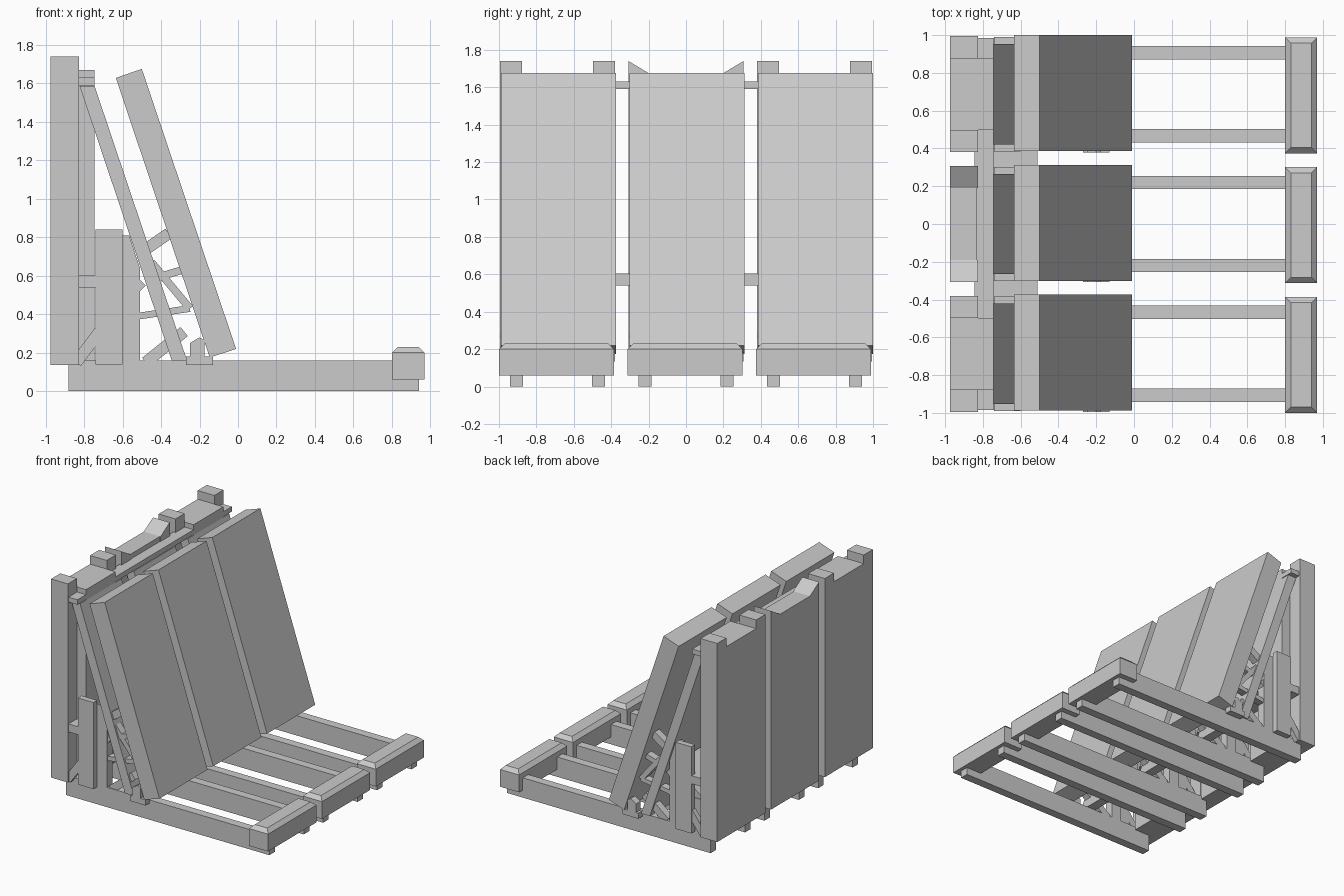
import bpy
from mathutils import Vector

if "Cube" in bpy.data.objects:
    bpy.data.objects.remove(bpy.data.objects["Cube"], do_unlink=True)

grey = bpy.data.materials.new("plain_grey")
grey.use_nodes = True
grey.diffuse_color = (0.6, 0.6, 0.6, 1)
grey.node_tree.nodes["Principled BSDF"].inputs["Base Color"].default_value = (0.6, 0.6, 0.6, 1)


def mesh_object(name, verts, faces):
    mesh = bpy.data.meshes.new(name)
    mesh.from_pydata(verts, [], faces)
    mesh.materials.append(grey)
    obj = bpy.data.objects.new(name, mesh)
    bpy.context.collection.objects.link(obj)
    return obj


def prism(name, profile, y0, y1):
    """Extrude a counter-clockwise x-z outline from y0 to y1."""
    n = len(profile)
    verts = [(x, y, z) for y in (y0, y1) for x, z in profile]
    faces = [tuple(range(n)), tuple(reversed(range(n, 2 * n)))]
    faces += [(i, i + n, (i + 1) % n + n, (i + 1) % n) for i in range(n)]
    return mesh_object(name, verts, faces)


def box(name, x0, x1, y0, y1, z0, z1):
    return prism(name, [(x0, z0), (x1, z0), (x1, z1), (x0, z1)], y0, y1)


def strut(name, a, b, width, y0, y1):
    """Flat bar between two x-z points."""
    a, b = Vector(a), Vector(b)
    d = (b - a).normalized() * width / 2
    side = Vector((-d.y, d.x))
    return prism(name, [a - side, b - side, b + side, a + side], y0, y1)


def bumper(name, x0, x1, y0, y1, z0, z1, c):
    """Box with a chamfered top rim."""
    verts = []
    for inset, z in ((0, z0), (0, z1 - c), (c, z1)):
        verts += [(x0 + inset, y0 + inset, z), (x1 - inset, y0 + inset, z),
                  (x1 - inset, y1 - inset, z), (x0 + inset, y1 - inset, z)]
    faces = [(3, 2, 1, 0), (8, 9, 10, 11)]
    for k in (0, 4):
        faces += [(k + i, k + (i + 1) % 4, k + (i + 1) % 4 + 4, k + i + 4) for i in range(4)]
    return mesh_object(name, verts, faces)


SLAB = [(-0.147, 0.175), (-0.01, 0.22), (-0.5, 1.675), (-0.635, 1.628)]
INNER = [(-0.344, 0.16), (-0.265, 0.16), (-0.745, 1.585), (-0.823, 1.585)]
BRACKET = [(-0.27, 0.135), (-0.13, 0.135), (-0.13, 0.18), (-0.175, 0.18),
           (-0.175, 0.265), (-0.2, 0.28), (-0.25, 0.25), (-0.25, 0.18), (-0.27, 0.18)]
UPRIGHT = [(-0.6, 0.15), (-0.51, 0.15), (-0.51, 0.64), (-0.565, 0.81), (-0.6, 0.81)]
STRUTS = [((-0.49, 0.73), (-0.36, 0.82), 0.06), ((-0.44, 0.585), (-0.29, 0.63), 0.04),
          ((-0.45, 0.67), (-0.25, 0.43), 0.04), ((-0.52, 0.39), (-0.25, 0.43), 0.035),
          ((-0.48, 0.15), (-0.28, 0.31), 0.06), ((-0.61, 0.46), (-0.5, 0.57), 0.06)]
HALF = 0.307

for tag, cy in (("right", -0.687), ("middle", 0.0), ("left", 0.687)):
    # leaning slab, thinner panel behind it, and front bumper
    prism(tag + "_leaning_slab", SLAB, cy - HALF + 0.006, cy + HALF + 0.006)
    prism(tag + "_inner_panel", INNER, cy - 0.265, cy + 0.265)
    bumper(tag + "_front_bumper", 0.8, 0.97, cy - HALF - 0.006, cy + HALF - 0.006,
           0.06, 0.23, 0.03)

    # back wall between the posts, thicker on the outer modules
    depth = -0.83 if tag == "middle" else -0.745
    box(tag + "_back_wall", -0.975, depth, cy - 0.19, cy + 0.19, 0.135, 1.67)

    for side in (-1, 1):
        def span(a, b):
            return sorted((cy + side * a, cy + side * b))

        name = f"{tag}_{'near' if side < 0 else 'far'}_"
        # floor runner
        box(name + "runner", -0.88, 0.94, *span(0.185, 0.255), 0, 0.16)
        # back post, with a sloped top on the middle module
        post = box(name + "back_post", -0.975, -0.825, *span(0.19, HALF), 0.135, 1.74)
        if tag == "middle":
            for v in post.data.vertices:
                if v.co.z > 1 and abs(v.co.y) < 0.25:
                    v.co.z = 1.67
        # short side post, upright, foot bracket
        box(name + "side_post", -0.74, -0.6, *span(0.255, 0.302), 0.14, 0.84)
        prism(name + "upright", UPRIGHT, *span(0.185, 0.255))
        prism(name + "foot_bracket", BRACKET, *span(0.25, 0.3075))
        strut(name + "foot_brace", (-0.84, 0.15), (-0.72, 0.31), 0.06, *span(0.255, 0.295))
        # small braces between panel, slab and runner
        for i, (a, b, w) in enumerate(STRUTS):
            strut(f"{name}brace_{i}", a, b, w, *span(0.19, 0.25))

# bars tying the modules together
box("upper_crossbar", -0.845, -0.745, -0.985, 0.985, 1.59, 1.63)
box("rear_crossbar", -0.825, -0.74, -0.985, 0.985, 0.54, 0.605)
box("middle_crossbar", -0.74, -0.51, -0.94, 0.94, 0.54, 0.605)
